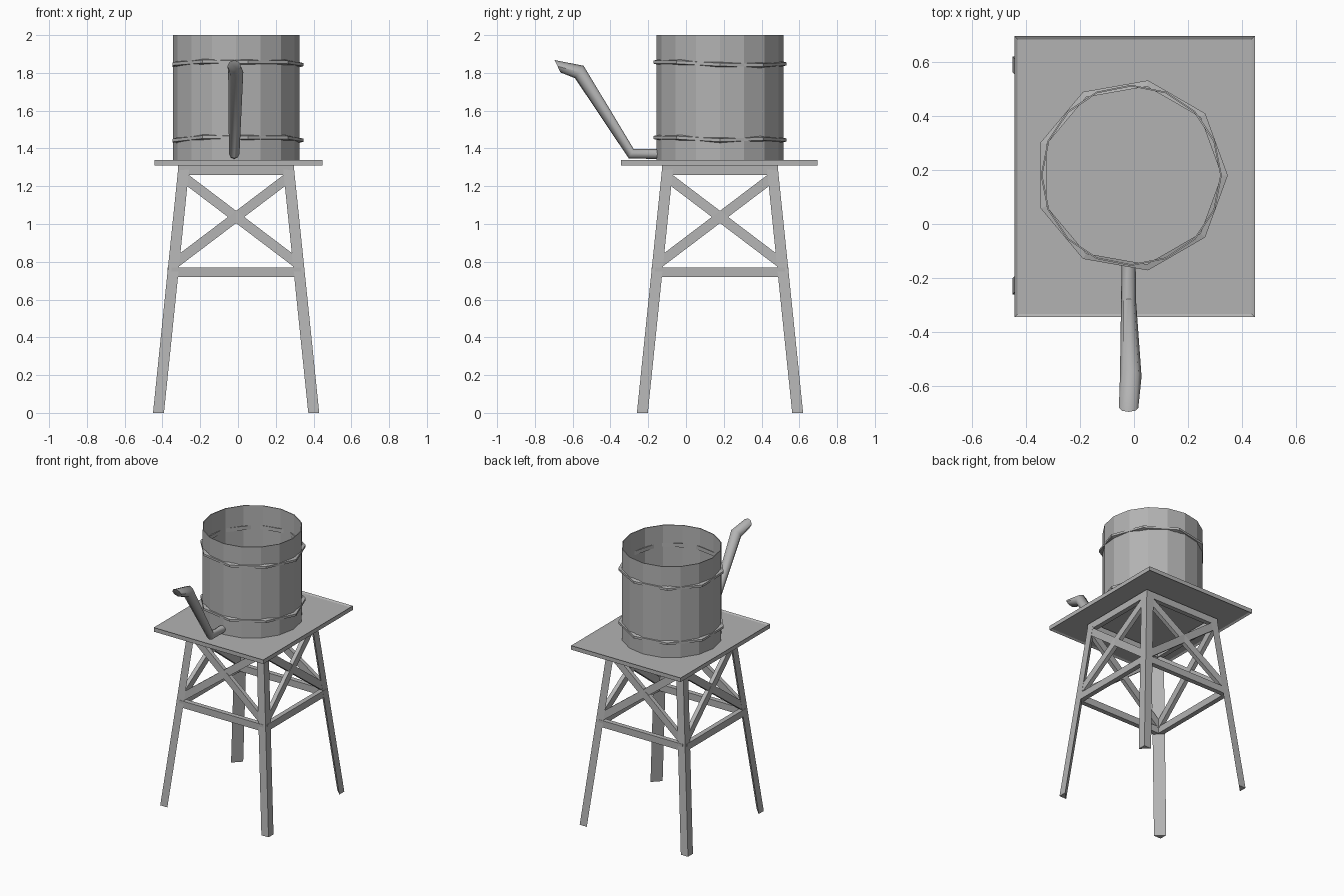
import bpy, bmesh, math, random
from mathutils import Vector

if "Cube" in bpy.data.objects:
    bpy.data.objects.remove(bpy.data.objects["Cube"], do_unlink=True)

random.seed(4)
CENTRE = Vector((-0.01, 0.18, 0))
TOP_Z = 1.31

grey = bpy.data.materials.new("weathered grey")
grey.use_nodes = True
grey.diffuse_color = (0.45, 0.45, 0.45, 1)
grey.node_tree.nodes["Principled BSDF"].inputs["Base Color"].default_value = (0.45, 0.45, 0.45, 1)


def finish(name, bm, smooth=0):
    bmesh.ops.recalc_face_normals(bm, faces=bm.faces)
    mesh = bpy.data.meshes.new(name)
    bm.to_mesh(mesh)
    bm.free()
    mesh.materials.append(grey)
    obj = bpy.data.objects.new(name, mesh)
    bpy.context.collection.objects.link(obj)
    if smooth:
        bpy.ops.object.select_all(action='DESELECT')
        obj.select_set(True)
        bpy.context.view_layer.objects.active = obj
        bpy.ops.object.shade_smooth_by_angle(angle=math.radians(smooth))
    return obj


def loft(name, rings, closed=False, caps=True, smooth=0):
    """Join successive rings of points with quads."""
    bm = bmesh.new()
    loops = [[bm.verts.new(p) for p in ring] for ring in rings]
    pairs = list(zip(loops, loops[1:])) + ([(loops[-1], loops[0])] if closed else [])
    for a, b in pairs:
        for i in range(len(a)):
            j = (i + 1) % len(a)
            bm.faces.new((a[i], a[j], b[j], b[i]))
    if caps and not closed:
        bm.faces.new(loops[0])
        bm.faces.new(loops[-1])
    return finish(name, bm, smooth)


def beam(name, a, b, width, depth, normal):
    """Flat bar from a to b, its depth lying along the normal."""
    side = (b - a).cross(normal).normalized() * width / 2
    out = normal * depth / 2
    loft(name, [[p + side + out, p - side + out, p - side - out, p + side - out] for p in (a, b)])


def circle(radius, z, sides):
    return [CENTRE + Vector((radius * math.cos(t), radius * math.sin(t), z))
            for t in (math.tau * i / sides for i in range(sides))]


def spread(z):
    """Half width of the tapering trestle at a height."""
    return 0.44 - 0.135 * z / TOP_Z


# Legs: angular posts leaning inward
for sx, sx_name in ((-1, "right"), (1, "left")):
    for sy, sy_name in ((-1, "front"), (1, "back")):
        rings = []
        for z in (0, TOP_Z):
            h, w = spread(z), 0.058
            rings.append([CENTRE + Vector((sx * x, sy * y, z))
                          for x, y in ((h, h), (h - w, h), (h, h - w))])
        loft(f"{sy_name}_{sx_name}_leg", rings)

# Beams and crossed braces on all four sides
for name, n in (("front", Vector((0, -1, 0))), ("back", Vector((0, 1, 0))),
                ("right", Vector((-1, 0, 0))), ("left", Vector((1, 0, 0)))):
    along = n.cross(Vector((0, 0, 1)))

    def spot(s, z, trim=0.02):
        h = spread(z)
        return CENTRE + n * (h - 0.018) + along * s * (h - trim) + Vector((0, 0, z))

    beam(f"{name}_top_beam", spot(-1, 1.285, 0), spot(1, 1.285, 0), 0.05, 0.035, n)
    beam(f"{name}_middle_beam", spot(-1, 0.745), spot(1, 0.745), 0.05, 0.035, n)
    for s in (-1, 1):
        beam(f"{name}_brace", spot(-s, 0.78), spot(s, 1.25, 0.03), 0.052, 0.03, n)

# Platform with a raised rim above and below
bm = bmesh.new()
bmesh.ops.create_cube(bm, size=1)
for v in bm.verts:
    v.co = Vector((0.002 + v.co.x * 0.89, 0.175 + v.co.y * 1.04, 1.325 + v.co.z * 0.03))
for face in [f for f in bm.faces if abs(f.normal.z) > 0.9]:
    bmesh.ops.inset_individual(bm, faces=[face], thickness=0.018, depth=-0.008)
finish("platform", bm)

# Open tank wall
tank = loft("tank_wall", [circle(0.335, z, 16) for z in (1.325, 2.0)], caps=False)
wall = tank.modifiers.new("thickness", 'SOLIDIFY')
wall.thickness = 0.006
wall.offset = -1

# Uneven hoops whose corners stand proud of the wall
for name, z in (("upper_hoop", 1.85), ("lower_hoop", 1.45)):
    wave = [random.uniform(-0.012, 0.012) for _ in range(9)]
    rings = []
    for radius, dz in ((0.334, 0.014), (0.357, 0.008), (0.357, -0.008), (0.334, -0.014)):
        rings.append([p + Vector((0, 0, w)) for p, w in zip(circle(radius, z + dz, 9), wave)])
    loft(name, rings, closed=True)

# Spout: bent pipe swept along a path of centre, radius and tilt
path = ((-0.02, -0.14, 1.37, 0.026, 0), (-0.02, -0.29, 1.372, 0.028, 28),
        (-0.012, -0.565, 1.805, 0.040, 35), (-0.02, -0.68, 1.835, 0.036, -25))
rings = []
for x, y, z, r, tilt in path:
    c, s = math.cos(math.radians(tilt)), math.sin(math.radians(tilt))
    rings.append([Vector((x + r * math.cos(t), y + r * math.sin(t) * s, z + r * math.sin(t) * c))
                  for t in (math.tau * i / 8 for i in range(8))])
loft("spout", rings, smooth=50)
